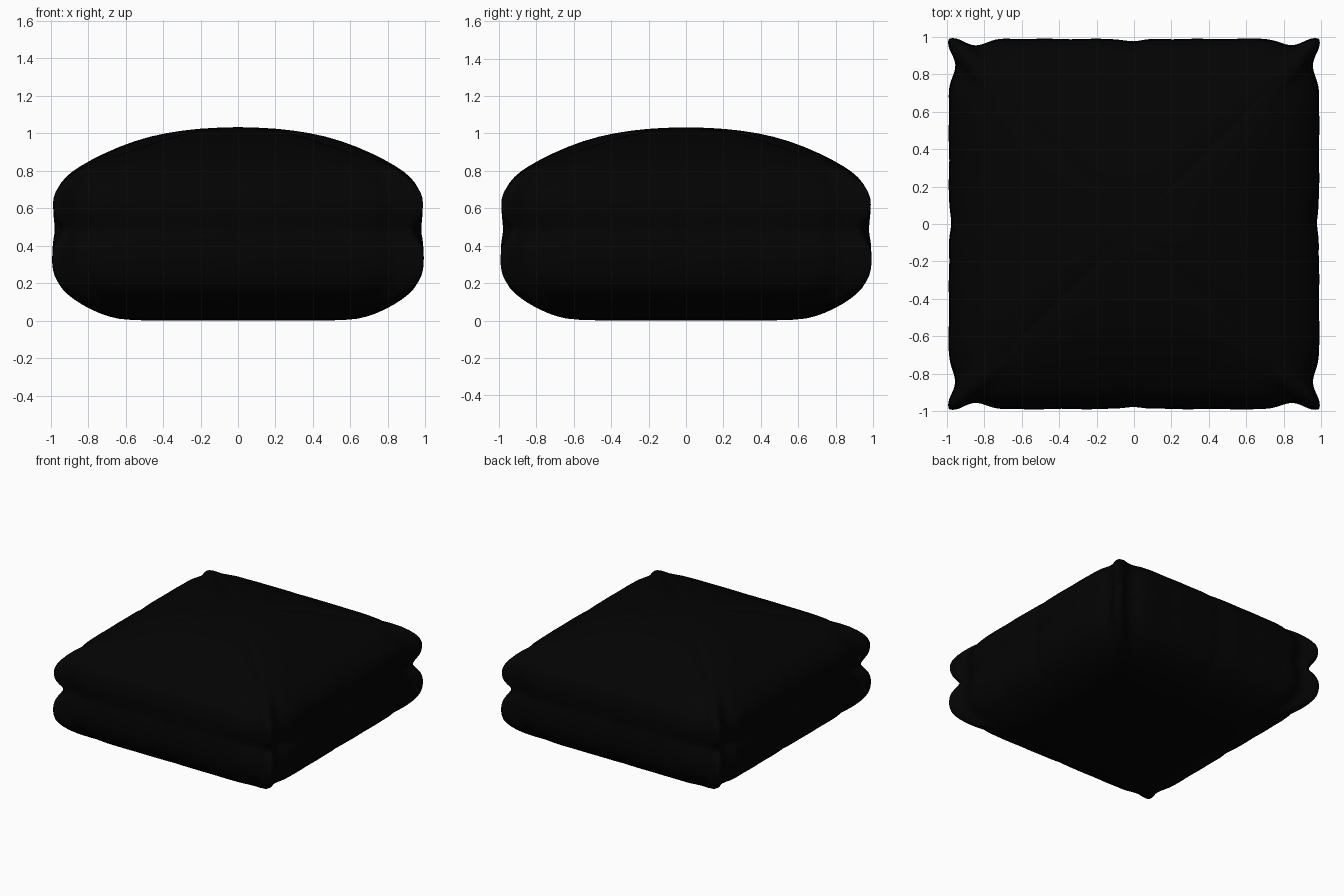
import bpy, bmesh, math

if "Cube" in bpy.data.objects:
    bpy.data.objects.remove(bpy.data.objects["Cube"])

# Profiles from underside to crown: (half width, z) at side middle, then at corner
PROFILE = [
    (.06, 0, .06, 0), (.30, 0, .30, 0), (.60, 0, .56, 0),
    (.69, .02, .67, .016), (.79, .06, .78, .055), (.88, .115, .89, .115),
    (.945, .17, .965, .18), (.98, .25, 1.003, .235), (.988, .33, 1.014, .30),
    (.988, .39, 1.012, .375), (.984, .44, .985, .43), (.975, .475, .945, .47),
    (.978, .51, .96, .505), (.984, .57, 1.0, .55), (.984, .63, 1.012, .62),
    (.97, .70, 1.003, .685), (.92, .77, .945, .75), (.85, .822, .87, .805),
    (.72, .893, .74, .862), (.55, .963, .56, .935), (.38, 1.005, .38, .99),
    (.20, 1.027, .20, 1.024), (.06, 1.032, .06, 1.032),
]
N = 48          # steps per side


def bell(x, centre, width):
    return math.exp(-((x - centre) / width) ** 2)


def outline_point(side, s, row):
    """Point of one ring: side 0-3, s runs -1..1 along the side."""
    rm, zm, rc, zc = row
    u = .5 * s + .5 * math.sin(math.pi / 2 * s)
    a = abs(u)
    w = a ** 6
    r, z = rm + (rc - rm) * w, zm + (zc - zm) * a ** 4
    edge = min(1, max(0, (r - .75) / .2))
    # pinch beside each ear, crease at the middle, faint cloth wrinkles
    out = 1 - edge * (.045 * bell(a, .85, .08) + .016 * bell(u, 0, .05))
    out += edge * .002 * math.sin(u * 23 + side) * (1 - w)
    # tight corners at the ears, rounder rings towards the crown
    rnd = min(1, max(.075, .06 + (.86 - rc) * 1.1))
    x, y = u, 1.0
    k = 1 - rnd
    if a > k:
        dx = a - k
        f = rnd / math.hypot(dx, rnd)
        x, y = math.copysign(k + dx * f, u), k + rnd * f
    x, y = x * r, y * r * out
    for _ in range(side):
        x, y = y, -x
    return x, y, z


# Cushion body: square rings lofted together
bm = bmesh.new()
rings = [[bm.verts.new(outline_point(side, -1 + 2 * i / N, row))
          for side in range(4) for i in range(N)] for row in PROFILE]
count = 4 * N
for low, high in zip(rings, rings[1:]):
    for i in range(count):
        j = (i + 1) % count
        bm.faces.new((low[i], low[j], high[j], high[i]))
# Closing fans under and on top
for ring, z in ((rings[0], 0), (rings[-1], 1.033)):
    mid = bm.verts.new((0, 0, z))
    for i in range(count):
        bm.faces.new((ring[i], ring[(i + 1) % count], mid))
bmesh.ops.recalc_face_normals(bm, faces=bm.faces)
for f in bm.faces:
    f.smooth = True
mesh = bpy.data.meshes.new("floor_cushion")
bm.to_mesh(mesh)
bm.free()

cushion = bpy.data.objects.new("floor_cushion", mesh)
bpy.context.collection.objects.link(cushion)
black = bpy.data.materials.new("black fabric")
black.diffuse_color = (.001, .001, .001, 1)
black.use_nodes = True
black.node_tree.nodes["Principled BSDF"].inputs["Base Color"].default_value = black.diffuse_color
mesh.materials.append(black)
sub = cushion.modifiers.new("soften", 'SUBSURF')
sub.levels = sub.render_levels = 1
